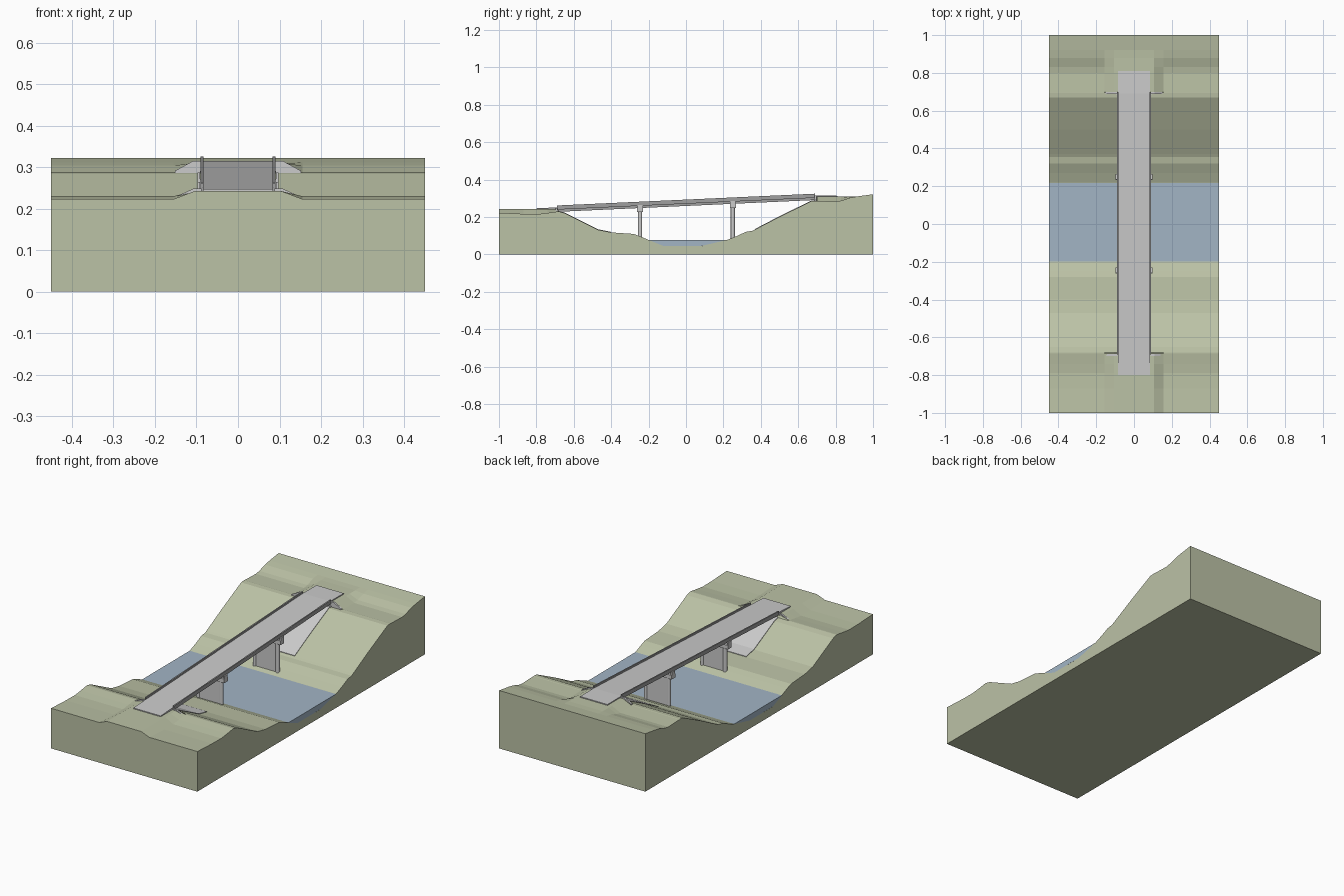
import bpy, bmesh

if "Cube" in bpy.data.objects:
    bpy.data.objects.remove(bpy.data.objects["Cube"])

def material(name, rgb):
    m = bpy.data.materials.new(name)
    m.diffuse_color = (*rgb, 1)
    m.use_nodes = True
    m.node_tree.nodes["Principled BSDF"].inputs["Base Color"].default_value = m.diffuse_color
    return m

GROUND = material("ground", (0.50, 0.54, 0.38))
WATER = material("water", (0.36, 0.46, 0.56))
DARK = material("dark_concrete", (0.35, 0.35, 0.35))

def finish(name, bm, mat=None):
    bmesh.ops.recalc_face_normals(bm, faces=bm.faces)
    me = bpy.data.meshes.new(name)
    bm.to_mesh(me)
    bm.free()
    ob = bpy.data.objects.new(name, me)
    bpy.context.collection.objects.link(ob)
    if mat:
        me.materials.append(mat)
    return ob

def loft(name, a, b, mat=None):
    """Closed solid between two matching loops of 3D points."""
    bm = bmesh.new()
    va, vb = [bm.verts.new(p) for p in a], [bm.verts.new(p) for p in b]
    n = len(a)
    for i in range(n):
        j = (i + 1) % n
        bm.faces.new((va[i], va[j], vb[j], vb[i]))
    bm.faces.new(va)
    bm.faces.new(vb)
    return finish(name, bm, mat)

def box(name, x0, x1, y0, y1, z0, z1, mat=None):
    q = [(x0, y0), (x1, y0), (x1, y1), (x0, y1)]
    return loft(name, [(*p, z0) for p in q], [(*p, z1) for p in q], mat)

def road(y):
    """Height of the sloping carriageway."""
    return 0.2835 + 0.0457 * y

END = 0.69

def along(name, section, mat=None):
    """Sweep an (x, height above road) section over the whole span."""
    return loft(name, [(x, -END, road(-END) + h) for x, h in section],
                [(x, END, road(END) + h) for x, h in section], mat)

# Valley ground: river profile with raised approach banks in the middle
profile = [(-1, .223), (-.87, .217), (-.79, .216), (-.74, .222), (-.685, .230), (-.68, .230),
           (-.65, .222), (-.47, .132), (-.40, .118), (-.28, .110), (-.245, .097), (-.20, .078),
           (-.12, .045), (.08, .045), (.22, .078), (.27, .098), (.32, .121), (.355, .127),
           (.37, .134), (.50, .202), (.67, .285), (.695, .287), (.70, .286), (.80, .283),
           (.83, .288), (.88, .304), (.92, .311), (1, .322)]
cols = [-.45, -.155, -.105, .105, .155, .45]

def ground_height(x, y, z):
    if abs(x) < .11:
        if y <= -.685:
            return max(z, .242)
        if .70 <= y < .95:
            return max(z, .309)
    return z

bm = bmesh.new()
top = [[bm.verts.new((x, y, ground_height(x, y, z))) for x in cols] for y, z in profile]
for r in range(len(top) - 1):
    for c in range(len(cols) - 1):
        bm.faces.new((top[r][c], top[r][c + 1], top[r + 1][c + 1], top[r + 1][c]))
base = {(c, r): bm.verts.new((cols[c], profile[r][0], 0)) for c in (0, -1) for r in (0, -1)}
for c in (0, -1):
    bm.faces.new([row[c] for row in top] + [base[c, -1], base[c, 0]])
for r in (0, -1):
    bm.faces.new(list(top[r]) + [base[-1, r], base[0, r]])
bm.faces.new((base[0, 0], base[-1, 0], base[-1, -1], base[0, -1]))
finish("valley_ground", bm, GROUND)

# River filling the channel
river = [(-.20, .0775), (-.12, .0452), (.08, .0452), (.22, .0775)]
loft("river", [(-.45, y, z) for y, z in river], [(.45, y, z) for y, z in river], WATER)

# Bridge deck slab, kerbs and girders
along("deck_slab", [(-.084, 0), (.084, 0), (.084, -.010), (-.084, -.010)])
for s in (-1, 1):
    along("parapet", [(s * .083, .010), (s * .090, .010), (s * .090, -.012), (s * .083, -.012)], DARK)
for x in (-.066, -.022, .022, .066):
    along("girder", [(x - .006, -.009), (x + .006, -.009), (x + .006, -.024), (x - .006, -.024)], DARK)

# Approach slabs on the banks
for name, y0, y1, z0, z1 in (("front_approach_slab", -.80, -END, .247, road(-END)),
                             ("back_approach_slab", END, .81, road(END), .314)):
    loft(name, [(x, y0, z0 + h) for x, h in ((-.084, 0), (.084, 0), (.084, -.010), (-.084, -.010))],
         [(x, y1, z1 + h) for x, h in ((-.084, 0), (.084, 0), (.084, -.010), (-.084, -.010))])

# Piers: two columns, a web wall, a cap beam and end stops
for y in (-.245, .25):
    cap = road(y) - .024
    for s in (-1, 1):
        bm = bmesh.new()
        bmesh.ops.create_cone(bm, cap_ends=True, segments=16, radius1=.011, radius2=.011,
                              depth=cap - .06)
        bmesh.ops.translate(bm, verts=bm.verts, vec=(s * .07, y, (cap + .06) / 2))
        col = finish("pier_column", bm)
        for f in col.data.polygons:
            f.use_smooth = len(f.vertices) == 4
        box("pier_end_stop", s * .091, s * .098, y - .014, y + .014, cap - .022, cap + .016)
    box("pier_wall", -.07, .07, y - .006, y + .006, .06, cap - .01)
    box("pier_cap", -.098, .098, y - .016, y + .016, cap - .022, cap)

# Abutments, wing walls and slope paving at both ends
for s, bank, low, foot in ((-1, .242, .16, .222), (1, .309, .24, .285)):
    ya, yb = s * .684, s * .705
    seat = road(s * END) - .024
    box("abutment", -.092, .092, ya, yb, low, seat)
    box("abutment_backwall", -.084, .084, s * .691, yb, seat, road(s * END) - .006)
    for side in (-1, 1):
        wing = [(.088, low), (.088, bank + .006), (.108, bank + .006), (.152, foot + .006), (.152, low)]
        loft("wing_wall", [(side * x, s * .688, z) for x, z in wing],
             [(side * x, s * .698, z) for x, z in wing])

def paving(name, pts):
    loft(name, [(-.09, y, z + .003) for y, z in pts] + [(-.09, y, z - .01) for y, z in reversed(pts)],
         [(.09, y, z + .003) for y, z in pts] + [(.09, y, z - .01) for y, z in reversed(pts)])

paving("front_slope_paving", [(-.685, .230), (-.65, .222), (-.47, .132), (-.40, .118)])
paving("back_slope_paving", [(.37, .134), (.50, .202), (.67, .285), (.69, .286)])
